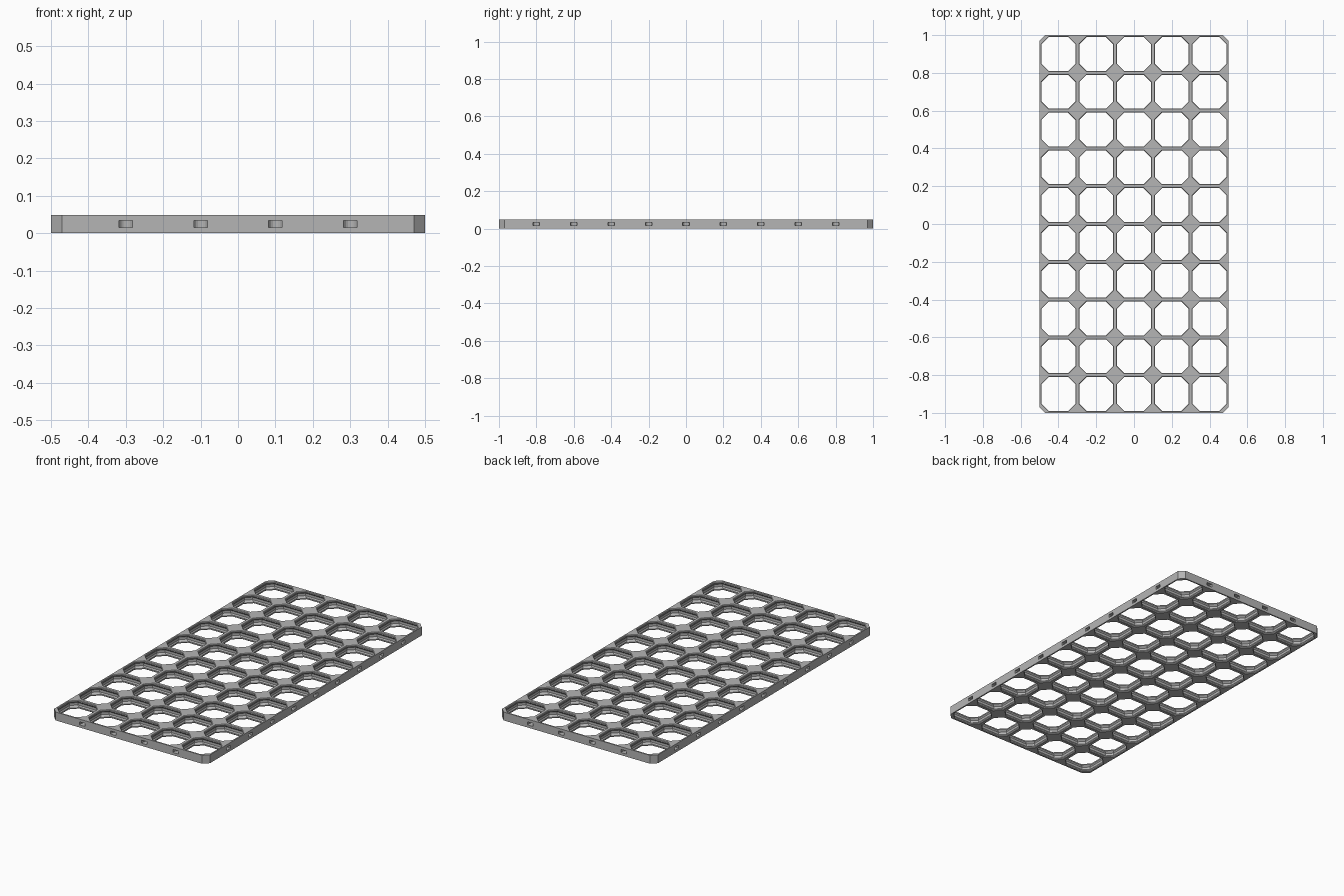
import bpy, bmesh, math
from mathutils import Matrix

if "Cube" in bpy.data.objects:
    bpy.data.objects.remove(bpy.data.objects["Cube"])

S = 1 / 140              # millimetres to scene units
TILE, THICK, CUT = 28, 6.8, 4.2
NX, NY = 5, 10

grey = bpy.data.materials.new("mid grey")
grey.diffuse_color = (0.46, 0.46, 0.46, 1)
grey.use_nodes = True
grey.node_tree.nodes["Principled BSDF"].inputs["Base Color"].default_value = grey.diffuse_color


def loft(bm, rings, matrix):
    """Closed solid through rings of (x, y, z) points."""
    loops = [[bm.verts.new(matrix @ Matrix.Translation(p).translation) for p in r] for r in rings]
    n = len(loops[0])
    for a, b in zip(loops, loops[1:]):
        for i in range(n):
            j = (i + 1) % n
            bm.faces.new((a[i], a[j], b[j], b[i]))
    bm.faces.new(loops[0][::-1])
    bm.faces.new(loops[-1])


def octagon(h, k, z):
    """Eight points with half width h and straight sides of half length k."""
    return [(h, -k, z), (h, k, z), (k, h, z), (-k, h, z),
            (-h, k, z), (-h, -k, z), (-k, -h, z), (k, -h, z)]


def make_object(name, bm):
    bmesh.ops.recalc_face_normals(bm, faces=bm.faces)
    bmesh.ops.scale(bm, vec=(S, S, S), verts=bm.verts)
    me = bpy.data.meshes.new(name)
    bm.to_mesh(me)
    bm.free()
    me.materials.append(grey)
    ob = bpy.data.objects.new(name, me)
    bpy.context.collection.objects.link(ob)
    return ob


# Solid slab with clipped corners
X, Y = NX * TILE / 2, NY * TILE / 2
outline = [(X, CUT - Y), (X, Y - CUT), (X - CUT, Y), (CUT - X, Y),
           (-X, Y - CUT), (-X, CUT - Y), (CUT - X, -Y), (X - CUT, -Y)]
bm = bmesh.new()
loft(bm, [[(x, y, z) for x, y in outline] for z in (0, THICK)], Matrix())
panel = make_object("grid_panel", bm)

# Cell openings: height, wall inset, corner inset along the diagonal
half = [(0, 1.1, 5.47), (0.4, 1.5, 5.87), (1.0, 1.5, 5.87), (1.4, 1.5, 5.39), (2.4, 0.8, 4.2)]
profile = half + [(THICK - z, a, d) for z, a, d in reversed(half)]
profile = [(-1, 1.1, 5.47)] + profile + [(THICK + 1, 1.1, 5.47)]
rings = [octagon(14 - a, 14 + a - d * math.sqrt(2), z) for z, a, d in profile]
bm = bmesh.new()
for i in range(NX):
    for j in range(NY):
        loft(bm, rings, Matrix.Translation(((i + 0.5) * TILE - X, (j + 0.5) * TILE - Y, 0)))

# Connector slots in the rim, between neighbouring cells
arc = [math.radians(a) for a in range(-10, 191, 20)]
slot = [(-2.45, -1), (2.45, -1)] + [(2.6 * math.cos(a), 2.0 + 2.6 * math.sin(a)) for a in arc]
slot_rings = [[(x, y, z) for x, y in slot] for z in (THICK / 2 - 1.25, THICK / 2 + 1.25)]
for side in range(4):
    count, reach = (NX, Y) if side % 2 == 0 else (NY, X)
    for i in range(1, count):
        place = Matrix.Translation(((i - count / 2) * TILE, -reach, 0))
        loft(bm, slot_rings, Matrix.Rotation(side * math.pi / 2, 4, 'Z') @ place)
cutter = make_object("opening_cutter", bm)
cutter.hide_render = True
cutter.hide_set(True)

cut = panel.modifiers.new("openings", 'BOOLEAN')
cut.operation, cut.solver, cut.object = 'DIFFERENCE', 'EXACT', cutter

# Bake the cut and drop the helper
bpy.context.view_layer.update()
evaluated = panel.evaluated_get(bpy.context.evaluated_depsgraph_get())
mesh = bpy.data.meshes.new_from_object(evaluated)
panel.modifiers.clear()
panel.data = mesh
bpy.data.objects.remove(cutter)
